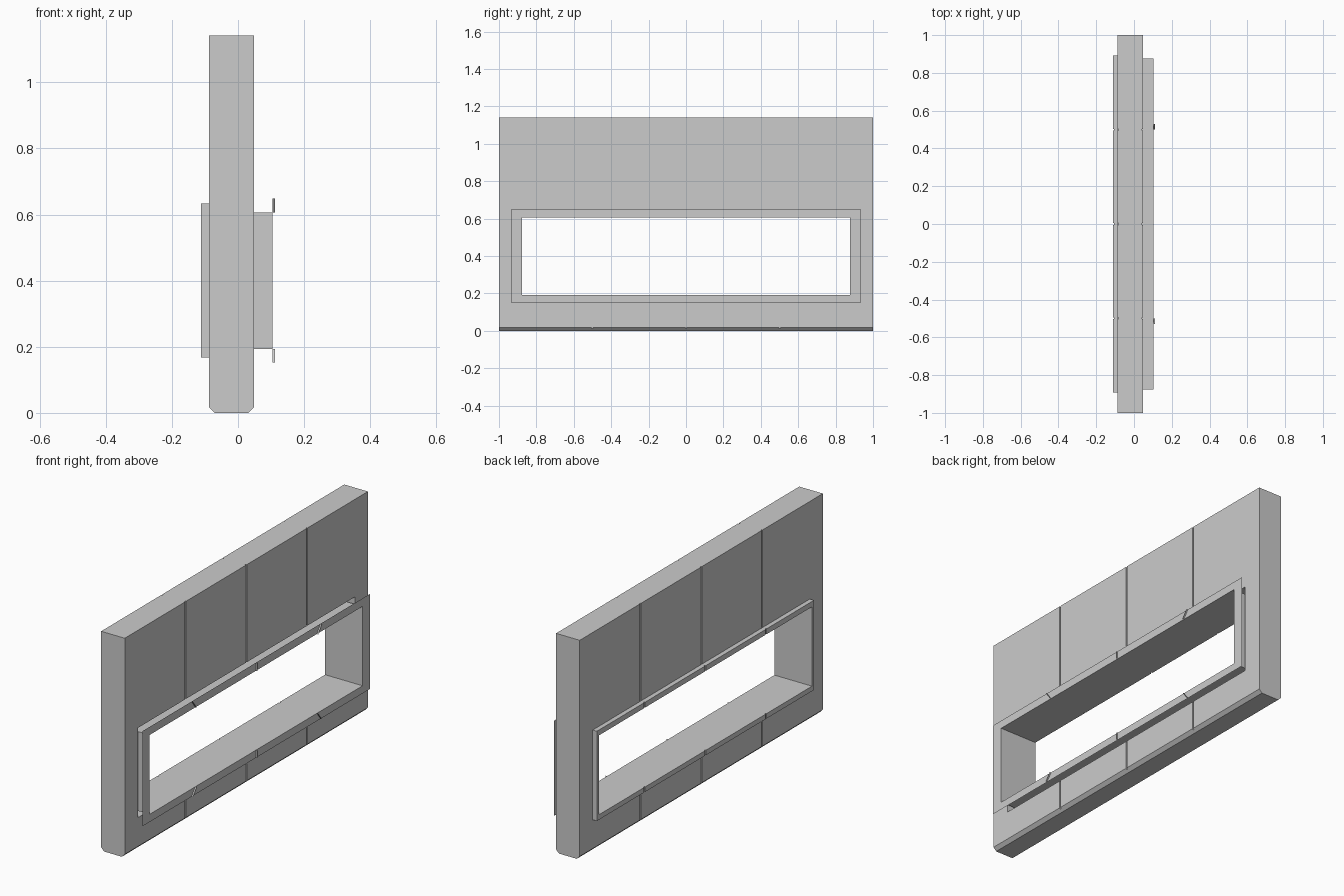
import bpy, bmesh
from mathutils import Matrix, Vector

if "Cube" in bpy.data.objects:
    bpy.data.objects.remove(bpy.data.objects["Cube"])

Z0, Z1 = 0.193, 0.606            # clear opening heights
XB, XF = -0.088, 0.048           # wall faces


def finish(name, bm):
    bmesh.ops.recalc_face_normals(bm, faces=bm.faces)
    me = bpy.data.meshes.new(name)
    bm.to_mesh(me)
    bm.free()
    ob = bpy.data.objects.new(name, me)
    bpy.context.collection.objects.link(ob)
    return ob


def add_box(bm, lo, hi):
    lo, hi = Vector(lo), Vector(hi)
    m = Matrix.Translation((lo + hi) / 2) @ Matrix.Diagonal((*(hi - lo), 1))
    bmesh.ops.create_cube(bm, size=1, matrix=m)


def boxes(name, items, helper=False):
    bm = bmesh.new()
    for lo, hi in items:
        add_box(bm, lo, hi)
    ob = finish(name, bm)
    ob.hide_render = ob.hide_viewport = helper
    return ob


def loft_loops(name, loops, close=False):
    """Skin rectangular loops given as (x, half width, z low, z high)."""
    bm = bmesh.new()
    rings = [[bm.verts.new((x, y, z)) for y, z in
              ((-h, a), (h, a), (h, b), (-h, b))] for x, h, a, b in loops]
    pairs = list(zip(rings, rings[1:] + rings[:1]))
    for r, s in pairs if close else pairs[:-1]:
        for i in range(4):
            j = (i + 1) % 4
            bm.faces.new((r[i], r[j], s[j], s[i]))
    return finish(name, bm)


def cut(ob, cutter):
    mod = ob.modifiers.new("cut", 'BOOLEAN')
    mod.operation, mod.solver, mod.object = 'DIFFERENCE', 'EXACT', cutter


# Wall slab with a chamfered foot
bm = bmesh.new()
profile = [(XB + .017, 0), (XF - .017, 0), (XF, .017), (XF, 1.142), (XB, 1.142), (XB, .017)]
face = bm.faces.new([bm.verts.new((x, -1, z)) for x, z in profile])
ext = bmesh.ops.extrude_face_region(bm, geom=[face])
bmesh.ops.translate(bm, vec=(0, 2, 0),
                    verts=[v for v in ext['geom'] if isinstance(v, bmesh.types.BMVert)])
wall = finish("wall", bm)

# Opening slightly larger than the sleeve, then panel joints on both faces
cut(wall, boxes("opening_cutter", [((-.3, -.893, .167), (.3, .893, .634))], True))
w, d = .004, .005
joints = [((x - d, y - w, -.1), (x + d, y + w, 1.3))
          for x in (XB, XF) for y in (-.5, 0, .5)]
cut(wall, boxes("wall_joint_cutter", joints, True))

# Solid trim round the opening on the back face, with matching joints
outer, inner = (.893, .167, .634), (.876, Z0, Z1)
trim = loft_loops("rear_trim", [(XB, *outer), (-.112, *outer), (-.112, *inner), (XB, *inner)], True)
cut(trim, boxes("trim_joint_cutter",
                [((-.2, y - w, 0), (-.112 + d, y + w, 1)) for y in (-.5, 0, .5)], True))

# Thin sleeve through the wall, ending in a flat flange
loft_loops("window_sleeve", [(XB, *inner), (.104, *inner), (.104, .936, .153, .648)])

# Fine raised seams fanning across the flange
bm = bmesh.new()
for y, lean in ((-.52, -1), (0, 0), (.52, 1)):
    for za, zb in ((Z1, .648), (Z0, .153)):
        a, b = y - lean * .02 * (1 if y else 0), y + lean * .01
        bm.faces.new([bm.verts.new(p) for p in
                      ((.104, a, za), (.112, a, za), (.112, b, zb), (.104, b, zb))])
finish("flange_seams", bm)
